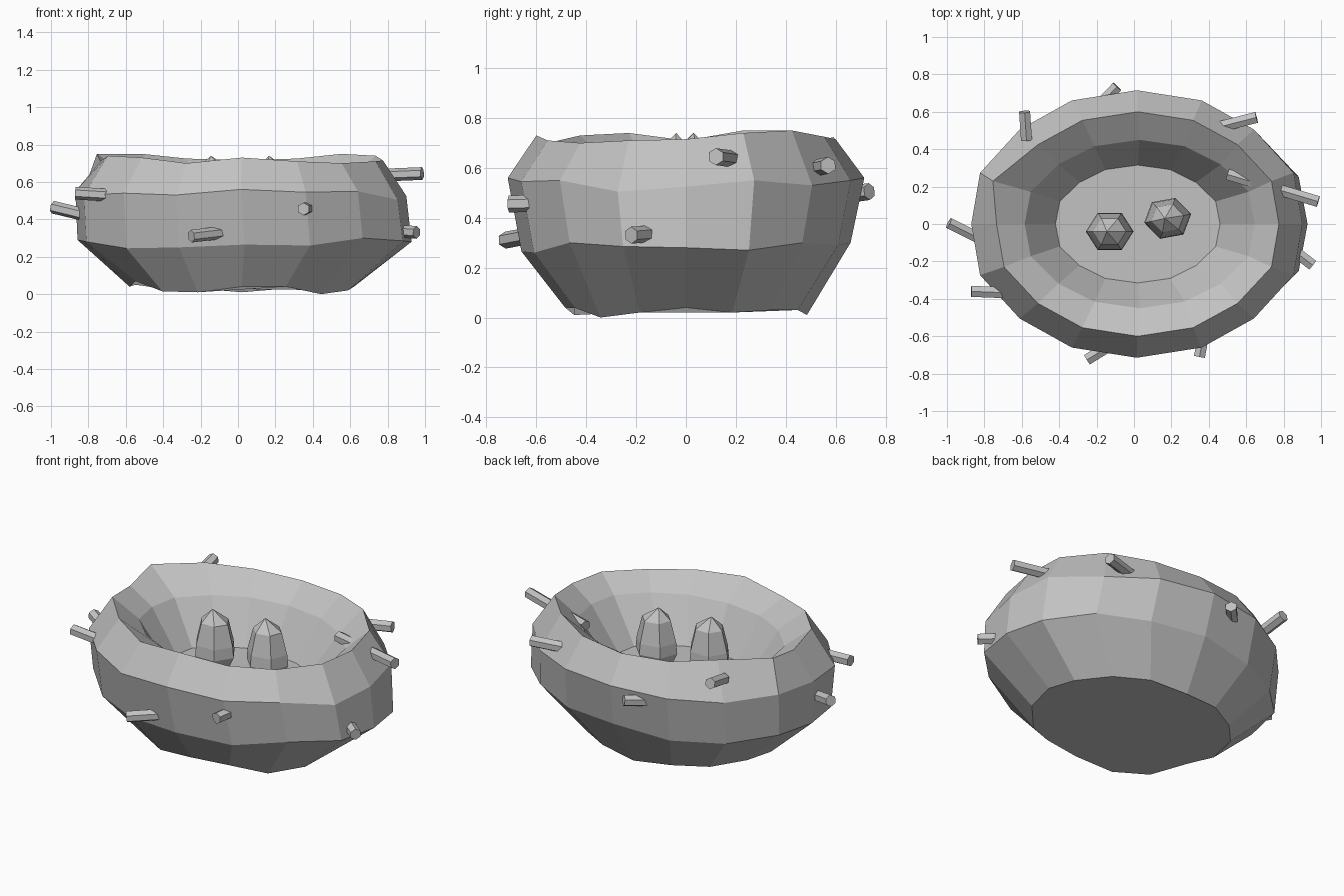
import bpy, bmesh, math
from mathutils import Vector

if "Cube" in bpy.data.objects:
    bpy.data.objects.remove(bpy.data.objects["Cube"])

grey = bpy.data.materials.new("light grey")
grey.diffuse_color = (0.54, 0.54, 0.54, 1)
grey.use_nodes = True
grey.node_tree.nodes["Principled BSDF"].inputs["Base Color"].default_value = grey.diffuse_color


def finish(bm, name):
    bmesh.ops.recalc_face_normals(bm, faces=bm.faces)
    mesh = bpy.data.meshes.new(name)
    bm.to_mesh(mesh)
    bm.free()
    mesh.materials.append(grey)
    ob = bpy.data.objects.new(name, mesh)
    bpy.context.collection.objects.link(ob)
    return ob


def bridge(bm, a, b):
    for i in range(len(a)):
        j = (i + 1) % len(a)
        bm.faces.new((a[i], a[j], b[j], b[i]))


# Nest bowl: uneven 16-sided rings from the underside, over the rim, to the floor
N = 16
base_z = [.04, .02, .03, .03, .01, .03, .03, .05, .04, .07, .015, .01, .04, .04, .0, .02]
low_z = [.28, .27, .30, .29, .30, .27, .27, .30, .29, .28, .245, .25, .265, .26, .30, .285]
mid_z = [.525, .55, .53, .55, .56, .55, .54, .56, .55, .53, .54, .53, .56, .545, .55, .505]
rim_z = [.715, .74, .75, .725, .715, .725, .75, .75, .71, .74, .73, .70, .73, .71, .70, .71]
# ring: centre x, radius x, radius y, heights
rings = [(.02, .60, .485, base_z),
         (.035, .893, .66, low_z),
         (.015, .885, .715, mid_z),
         (.02, .755, .60, rim_z),
         (.03, .615, .45, [.62] * N),
         (.02, .44, .315, [.37] * N)]
bm = bmesh.new()
loops = []
for k, (cx, rx, ry, zs) in enumerate(rings):
    loop = []
    for i, z in enumerate(zs):
        a = math.tau * i / N
        bulge = 1.025 if i % 2 else 1.0
        if k == 3 and i == 7:
            bulge = 1.11
        loop.append(bm.verts.new((cx + rx * bulge * math.cos(a), ry * math.sin(a), z)))
    loops.append(loop)
for a, b in zip(loops, loops[1:]):
    bridge(bm, a, b)
bm.faces.new(loops[0])
bm.faces.new(loops[-1])
finish(bm, "nest_bowl")

# Two faceted eggs standing on the floor
egg_profile = [(.07, .35), (.128, .475), (.122, .54), (.088, .67)]
for k, (x, y, turn) in enumerate([(-.13, -.04, 0.0), (.18, .03, 0.2)]):
    bm = bmesh.new()
    loops = []
    for r, z in egg_profile:
        loops.append([bm.verts.new((x + r * math.cos(turn + math.tau * i / 6),
                                    y + .9 * r * math.sin(turn + math.tau * i / 6), z)) for i in range(6)])
    for a, b in zip(loops, loops[1:]):
        bridge(bm, a, b)
    bm.faces.new(loops[0])
    tip = bm.verts.new((x - .015, y, .74))
    for i in range(6):
        bm.faces.new((loops[-1][i], loops[-1][(i + 1) % 6], tip))
    finish(bm, "egg_%d" % (k + 1))

# Six-sided twigs poking out of the wall: outer end, inner end
twigs = [((-.99, .005, .465), (-.72, -.13, .40)),
         ((-.87, -.36, .54), (-.62, -.37, .525)),
         ((-.25, -.725, .31), (-.08, -.62, .33)),
         ((.35, -.71, .455), (.38, -.55, .46)),
         ((.955, -.22, .33), (.80, -.10, .34)),
         ((.985, .12, .645), (.50, .265, .625)),
         ((.655, .57, .61), (.46, .52, .60)),
         ((-.09, .735, .505), (-.20, .62, .49)),
         ((-.585, .60, .69), (-.575, .45, .66))]
for k, (outer, inner) in enumerate(twigs):
    p, q = Vector(outer), Vector(inner)
    bm = bmesh.new()
    bmesh.ops.create_cone(bm, cap_ends=True, segments=6, radius1=.034, radius2=.034, depth=(q - p).length)
    bm.transform((q - p).to_track_quat('Z', 'Y').to_matrix().to_4x4())
    bmesh.ops.translate(bm, verts=bm.verts, vec=(p + q) / 2)
    finish(bm, "twig_%d" % (k + 1))
